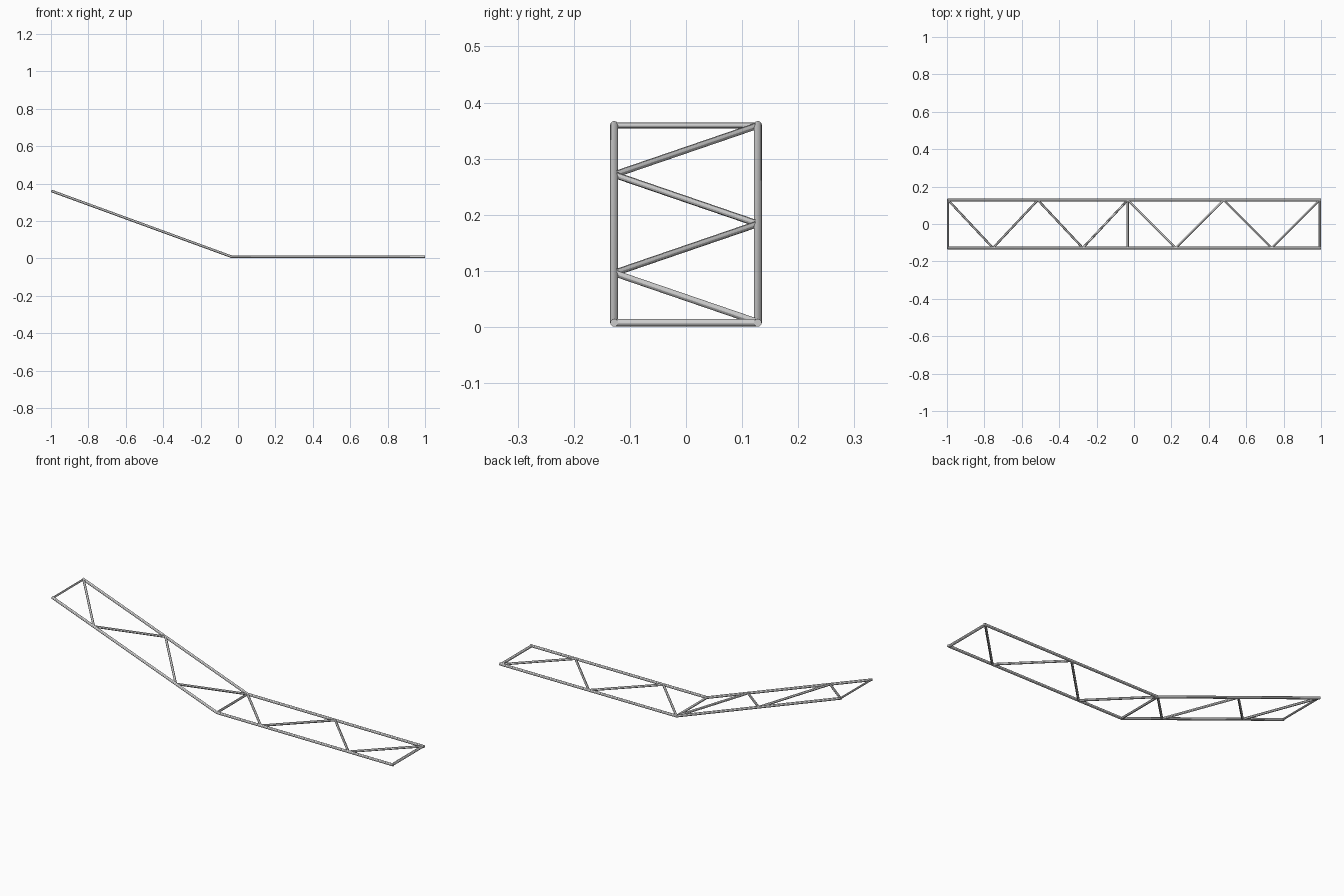
import bpy
from mathutils import Vector

if "Cube" in bpy.data.objects:
    bpy.data.objects.remove(bpy.data.objects["Cube"])

HALF_W = 0.128                      # rail centre offset in y
TOP = Vector((-0.9978, 0, 0.3605))   # raised end
BEND = Vector((-0.034, 0, 0.0085))  # kink
END = Vector((1.0, 0, 0.0075))      # flat end


def tube(name, points, radius):
    """Round capped tube through the given points, as a mesh."""
    cu = bpy.data.curves.new(name, 'CURVE')
    cu.dimensions = '3D'
    cu.bevel_depth = radius
    cu.bevel_resolution = 4
    cu.use_fill_caps = True
    sp = cu.splines.new('POLY')
    sp.points.add(len(points) - 1)
    for p, co in zip(sp.points, points):
        p.co = (*co, 1)
    ob = bpy.data.objects.new(name, cu)
    bpy.context.collection.objects.link(ob)
    bpy.ops.object.select_all(action='DESELECT')
    ob.select_set(True)
    bpy.context.view_layer.objects.active = ob
    bpy.ops.object.convert(target='MESH')
    bpy.ops.object.shade_smooth_by_angle()
    return bpy.context.object


def at(p, side):
    return Vector((p.x, side * HALF_W, p.z))


# Two long bent side rails
for side, label in ((-1, "front"), (1, "back")):
    tube(label + "_rail", [at(p, side) for p in (TOP, BEND, END)], 0.007)

# Cross bars at both ends and at the bend
high = TOP.lerp(BEND, 0.004)
low = END - Vector((0.007, 0, 0))
for name, p, r in (("upper_crossbar", high, 0.005),
                   ("bend_crossbar", BEND, 0.006),
                   ("lower_crossbar", low, 0.007)):
    tube(name, [at(p, -1), at(p, 1)], r)

# Zigzag bracing: four diagonals per section
for label, a, b in (("sloped", high, BEND), ("flat", BEND, low)):
    for i in range(4):
        s = 1 if i % 2 == 0 else -1
        tube(f"{label}_brace_{i + 1}",
             [at(a.lerp(b, i / 4), s), at(a.lerp(b, (i + 1) / 4), -s)], 0.006)
